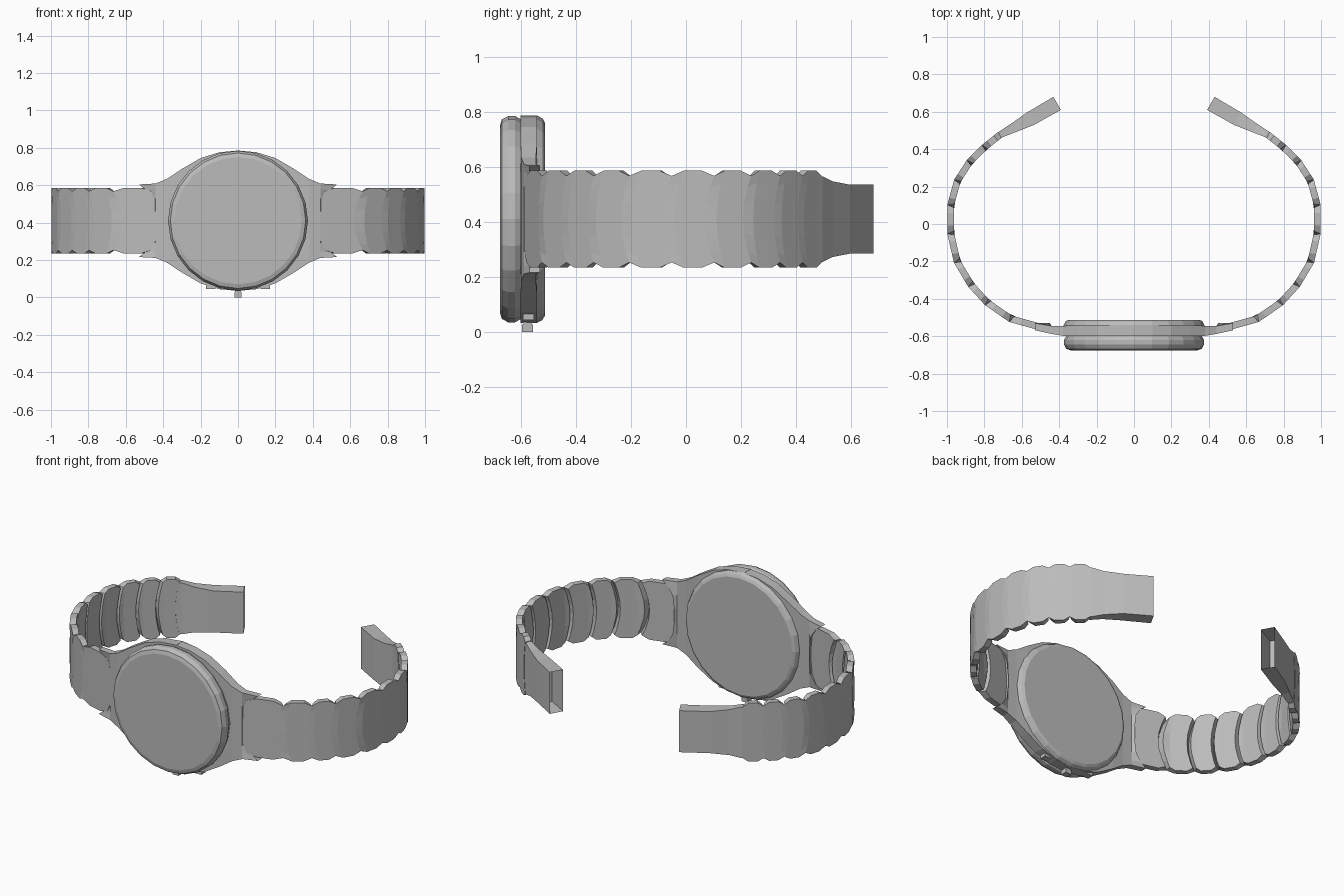
import bpy, bmesh, math
from mathutils import Vector

cube = bpy.data.objects.get("Cube")
if cube:
    bpy.data.objects.remove(cube)

ZC = 0.41  # height of the watch centre line

steel = bpy.data.materials.new("brushed_grey")
steel.use_nodes = True
GREY = (0.5, 0.5, 0.5, 1)
steel.diffuse_color = GREY
steel.node_tree.nodes["Principled BSDF"].inputs["Base Color"].default_value = GREY


def finish(name, bm, mirror=False):
    bmesh.ops.recalc_face_normals(bm, faces=bm.faces)
    mesh = bpy.data.meshes.new(name)
    bm.to_mesh(mesh)
    bm.free()
    mesh.materials.append(steel)
    obj = bpy.data.objects.new(name, mesh)
    bpy.context.collection.objects.link(obj)
    if mirror:
        obj.modifiers.new("other_side", "MIRROR")
    return obj


def slab(outer, inner):
    """Closed plate between two matching grids of points."""
    bm = bmesh.new()
    a, b = [[[bm.verts.new(p) for p in row] for row in g] for g in (outer, inner)]
    n, m = len(a), len(a[0])
    for g in (a, b):
        for i in range(n - 1):
            for j in range(m - 1):
                bm.faces.new((g[i][j], g[i + 1][j], g[i + 1][j + 1], g[i][j + 1]))
    for i in range(n - 1):
        for j in (0, m - 1):
            bm.faces.new((a[i][j], a[i + 1][j], b[i + 1][j], b[i][j]))
    for j in range(m - 1):
        for i in (0, n - 1):
            bm.faces.new((a[i][j], a[i][j + 1], b[i][j + 1], b[i][j]))
    return bm


def lathe(name, profile, sides):
    """Disc turned around the front-to-back axis from (radius, y) pairs."""
    bm = bmesh.new()
    rings = []
    for r, y in profile:
        rings.append([bm.verts.new((r * math.sin(math.tau * k / sides), y,
                                    ZC + r * math.cos(math.tau * k / sides)))
                      for k in range(sides)])
    for p, q in zip(rings, rings[1:]):
        for k in range(sides):
            n = (k + 1) % sides
            bm.faces.new((p[k], p[n], q[n], q[k]))
    bm.faces.new(rings[0])
    bm.faces.new(rings[-1])
    return finish(name, bm)


def block(name, centre, size, mirror=False):
    bm = bmesh.new()
    bmesh.ops.create_cube(bm, size=1)
    bmesh.ops.scale(bm, vec=size, verts=bm.verts)
    bmesh.ops.translate(bm, vec=centre, verts=bm.verts)
    return finish(name, bm, mirror)


# Case: bezel with flat crystal in front, back cover behind
lathe("bezel", [(0.34, -0.675), (0.362, -0.668), (0.374, -0.645),
                (0.374, -0.62), (0.36, -0.595)], 24)
lathe("case_back", [(0.365, -0.6), (0.376, -0.58), (0.376, -0.54),
                    (0.365, -0.52), (0.35, -0.512)], 24)

# Case body with notched lugs: x, half height, front y, back y
stations = [(-0.01, 0.376, -0.6, -0.54), (0.1, 0.366, -0.6, -0.54),
            (0.2, 0.335, -0.6, -0.54), (0.3, 0.277, -0.6, -0.54),
            (0.38, 0.224, -0.598, -0.545), (0.44, 0.199, -0.588, -0.545),
            (0.53, 0.194, -0.568, -0.53)]
rows = [-1, -0.85, -0.6, -0.2, 0.2, 0.6, 0.85, 1]
front, back = [], []
for x, h, yf, yb in stations:
    notch = 0.08 * max(0, (x - 0.44) / 0.09)
    xs = [x - notch * (1 - v ** 4) for v in rows]
    front.append([Vector((xx, yf, ZC + v * h)) for xx, v in zip(xs, rows)])
    back.append([Vector((xx, yb, ZC + v * h)) for xx, v in zip(xs, rows)])
finish("lug_body", slab(front, back), mirror=True)

# Crown and pushers on the lower edge
block("crown_stem", (0, -0.575, 0.03), (0.03, 0.03, 0.04))
block("crown", (0, -0.575, 0.014), (0.04, 0.04, 0.028))
block("pusher", (0.145, -0.572, 0.07), (0.05, 0.04, 0.05), mirror=True)

# Bracelet path through the link joints
joints = [Vector(p) for p in [
    (0.46, -0.562), (0.66, -0.507), (0.785, -0.42), (0.872, -0.325), (0.946, -0.2),
    (0.98, -0.05), (0.98, 0.1), (0.945, 0.23), (0.88, 0.33), (0.80, 0.41), (0.715, 0.478)]]


def path(t):
    i = min(max(math.floor(t), 0), len(joints) - 2)
    return joints[i].lerp(joints[i + 1], t - i)


def band_point(t, side, z):
    d = (path(t + 0.3) - path(t - 0.3)).normalized()
    p = path(t) + Vector((d.y, -d.x)) * side * 0.018
    return Vector((p.x, p.y, z))


# Links: scalloped edges, ends bowed toward the case, grooves on the inside
link_rows = [-1, -0.75, -0.35, 0, 0.35, 0.75, 1]
for k in range(len(joints) - 1):
    grids = []
    for side, gap in ((1, 0), (-1, 0.07)):
        grid = []
        for s, h in ((gap, 0.157), (0.28, 0.176), (0.72, 0.176), (1 - gap, 0.157)):
            grid.append([band_point(k + s - 0.22 * (1 - v * v), side, ZC + v * h)
                         for v in link_rows])
        grids.append(grid)
    finish(f"bracelet_link_{k + 1}", slab(*grids), mirror=True)

# Clasp ends: tapering plates with an open hollow at the tip
along = Vector((-0.87, 0.5, 0))
normal = Vector((0.5, 0.87, 0))
outer, inner = [], []
for x, y, t, h in ((0.745, 0.455, 0.015, 0.15), (0.71, 0.48, 0.018, 0.155),
                   (0.65, 0.511, 0.025, 0.137), (0.555, 0.562, 0.038, 0.125),
                   (0.411, 0.645, 0.04, 0.125)):
    for grid, side in ((outer, 1), (inner, -1)):
        p = Vector((x, y, ZC)) + normal * t * side
        grid.append([p + Vector((0, 0, v * h)) for v in (-1, 1)])
bm = slab(outer, inner)
bmesh.ops.recalc_face_normals(bm, faces=bm.faces)
bm.normal_update()
tip = max(bm.faces, key=lambda f: f.calc_center_median().dot(along) + f.normal.dot(along))
bmesh.ops.inset_region(bm, faces=[tip], thickness=0.014)
bmesh.ops.translate(bm, vec=along * -0.12, verts=tip.verts)
finish("clasp_end", bm, mirror=True)
